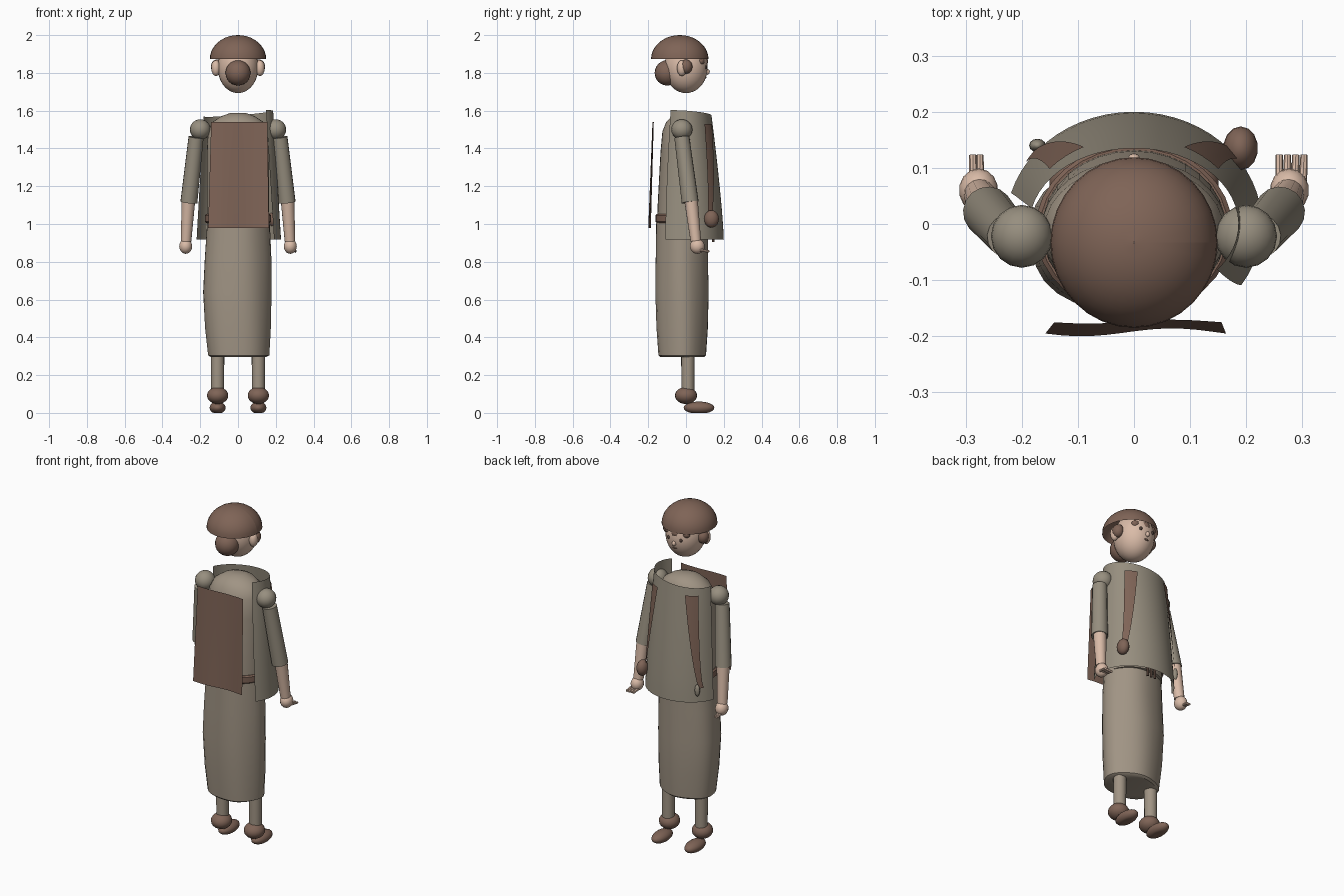
import bpy, bmesh, math
from mathutils import Vector, Matrix

if "Cube" in bpy.data.objects:
    bpy.data.objects.remove(bpy.data.objects["Cube"])


def material(name, rgb):
    m = bpy.data.materials.new(name)
    m.diffuse_color = (*rgb, 1)
    m.use_nodes = True
    m.node_tree.nodes["Principled BSDF"].inputs["Base Color"].default_value = m.diffuse_color
    return m


ROBE = material("taupe cloth", (0.352, 0.296, 0.231))
CLOAK = material("grey cloth", (0.310, 0.274, 0.213))
BROWN = material("brown leather", (0.212, 0.127, 0.094))
SKIN = material("skin", (0.70, 0.50, 0.39))
DARK = material("dark eye", (0.08, 0.05, 0.04))


def finish(bm, name, mat, angle=40):
    me = bpy.data.meshes.new(name)
    bm.to_mesh(me)
    bm.free()
    me.materials.append(mat)
    ob = bpy.data.objects.new(name, me)
    bpy.context.collection.objects.link(ob)
    bpy.context.view_layer.objects.active = ob
    ob.select_set(True)
    bpy.ops.object.shade_smooth_by_angle(angle=math.radians(angle))
    ob.select_set(False)
    return ob


def ball(name, mat, loc, r, seg=18, rings=12, floor=None):
    bm = bmesh.new()
    bmesh.ops.create_uvsphere(bm, u_segments=seg, v_segments=rings, radius=1)
    for v in bm.verts:
        v.co = Vector((v.co.x * r[0] + loc[0], v.co.y * r[1] + loc[1], v.co.z * r[2] + loc[2]))
        if floor is not None:
            v.co.z = max(v.co.z, floor)
    return finish(bm, name, mat)


def tube(name, mat, a, b, ra, rb, seg=16):
    a, b = Vector(a), Vector(b)
    bm = bmesh.new()
    rot = (b - a).to_track_quat('Z', 'Y').to_matrix().to_4x4()
    bmesh.ops.create_cone(bm, cap_ends=True, segments=seg, radius1=ra, radius2=rb,
                          depth=(b - a).length, matrix=Matrix.Translation((a + b) / 2) @ rot)
    return finish(bm, name, mat)


def sheet(name, mat, f, nu, nv):
    """Open surface from f(u, v), with u and v in 0..1."""
    bm = bmesh.new()
    g = [[bm.verts.new(f(i / nu, j / nv)) for i in range(nu + 1)] for j in range(nv + 1)]
    for j in range(nv):
        for i in range(nu):
            bm.faces.new((g[j][i], g[j][i + 1], g[j + 1][i + 1], g[j + 1][i]))
    return finish(bm, name, mat, 50)


def loft(name, mat, rows, seg=32, fold=0.0):
    """Closed body from elliptical rings: (z, x, y, rx, ry)."""
    bm = bmesh.new()
    rings = []
    for z, cx, cy, rx, ry in rows:
        ring = []
        for i in range(seg):
            a = math.tau * i / seg
            k = 1 + fold * math.sin(5 * a + 2 * z)
            ring.append(bm.verts.new((cx + rx * k * math.cos(a), cy + ry * k * math.sin(a), z)))
        rings.append(ring)
    for lo, hi in zip(rings, rings[1:]):
        for i in range(seg):
            j = (i + 1) % seg
            bm.faces.new((lo[i], lo[j], hi[j], hi[i]))
    bm.faces.new(rings[0][::-1])
    bm.faces.new(rings[-1])
    return finish(bm, name, mat)


# Head, open hair dome, bun
ball("head", SKIN, (0, 0, 1.83), (0.108, 0.115, 0.137), 28, 18)


def dome(u, v):
    a, t = math.tau * u, v * math.pi / 2 * 0.995
    r = 0.149 * math.cos(t)
    return (r * math.cos(a), -0.033 + 1.02 * r * math.sin(a), 1.873 + 0.127 * math.sin(t))


sheet("hair_dome", BROWN, dome, 32, 10)
ball("hair_bun", BROWN, (0, -0.1, 1.80), (0.067, 0.066, 0.067))
for i, x in enumerate((-0.055, 0.0, 0.055)):
    ball(f"fringe_curl_{i}", BROWN, (x, 0.097 - 6 * x * x, 1.862), (0.026, 0.02, 0.022), 12, 8)

# Face details, ears and side curls
ball("nose", SKIN, (0, 0.113, 1.805), (0.012, 0.013, 0.015), 10, 8)
ball("mouth", BROWN, (0, 0.103, 1.775), (0.016, 0.006, 0.005), 10, 6)
for s, side in ((-1, "left"), (1, "right")):
    ball(f"eye_{side}", DARK, (0.04 * s, 0.105, 1.83), (0.010, 0.007, 0.010), 10, 8)
    ball(f"ear_{side}", SKIN, (0.117 * s, -0.022, 1.825), (0.024, 0.026, 0.042), 12, 8)
    ball(f"side_curl_{side}", BROWN, (0.112 * s, 0.0, 1.833), (0.032, 0.034, 0.038), 14, 10)

# Torso and long skirt
loft("torso", ROBE, [(0.95, 0, -0.01, 0.165, 0.145), (1.1, 0, -0.01, 0.165, 0.14),
                     (1.38, 0, -0.01, 0.165, 0.125), (1.49, 0, -0.01, 0.16, 0.115),
                     (1.54, 0, -0.005, 0.135, 0.10), (1.57, 0, 0, 0.09, 0.075),
                     (1.588, 0, 0, 0.04, 0.035)])
loft("skirt", ROBE, [(0.295, 0, -0.022, 0.145, 0.115), (0.305, 0.002, -0.022, 0.162, 0.126),
                     (0.45, -0.003, -0.022, 0.174, 0.136), (0.64, -0.007, -0.022, 0.181, 0.141),
                     (0.82, -0.003, -0.022, 0.176, 0.138), (1.02, 0, -0.018, 0.165, 0.138)], fold=0.02)
loft("belt", BROWN, [(1.005, 0, -0.01, 0.168, 0.146), (1.012, 0, -0.01, 0.176, 0.152),
                     (1.045, 0, -0.01, 0.176, 0.152), (1.052, 0, -0.01, 0.168, 0.146)])


# Cloak sheet wrapping the chest and one side
def cloak(u, v):
    a = math.radians(-33 + u * 197)
    if v > 0:
        a = math.radians(-33 + u * 197 - v * 4 * (1 - u) + v * 4 * u)
    rx = 0.228 + (0.186 - 0.228) * v
    ry = 0.20 + (0.135 - 0.20) * v ** 1.3
    x, y = rx * math.cos(a), ry * math.sin(a)
    return (x, y, 0.917 + v * (0.668 + 0.08 * x - 0.07 * y))


sheet("cloak", CLOAK, cloak, 32, 12)


# Flat hanging back panel
def back_panel(u, v):
    x = -0.158 + 0.322 * u + v * (0.016 - 0.024 * u)
    y = -0.193 + 0.019 * v + 0.007 * math.sin(math.tau * (0.95 - u)) * (1 - 0.5 * v)
    return (x, y, 0.98 + 0.56 * v)


sheet("back_panel", BROWN, back_panel, 12, 8)

# Curved tapering straps on the chest
for s, side in ((-1, "left"), (1, "right")):
    def strap(u, v, s=s):
        x = 0.185 - 0.065 * v ** 0.8 + (u - 0.5) * (0.016 + 0.045 * v)
        h = v * 0.53 + 0.083
        t = min(h / 0.66, 1)
        k = min(x / (0.228 - 0.042 * t), 0.97)
        y = (0.20 - 0.065 * t ** 1.3) * math.sqrt(1 - k * k) + 0.013
        return (s * x, y, 1.0 + 0.53 * v)
    sheet(f"strap_{side}", BROWN, strap, 4, 14)
ball("pouch", BROWN, (0.19, 0.135, 1.027), (0.031, 0.039, 0.046), 14, 10)
ball("strap_tip", CLOAK, (-0.172, 0.14, 0.99), (0.015, 0.012, 0.035), 12, 8)

# Belt ends below the cloak hem
for i, x in enumerate((-0.025, 0.0, 0.025)):
    tube(f"belt_end_{i}", BROWN, (x, 0.14, 1.02), (x, 0.145, 0.905), 0.007, 0.007, 8)

# Arms, hands, legs and shoes
for s, side in ((-1, "left"), (1, "right")):
    ball(f"shoulder_{side}", CLOAK, (0.2 * s, -0.022, 1.5), (0.055, 0.056, 0.054), 16, 12)
    tube(f"sleeve_{side}", CLOAK, (0.222 * s, -0.022, 1.46), (0.260 * s, 0.022, 1.115), 0.040, 0.045)
    tube(f"forearm_{side}", SKIN, (0.262 * s, 0.026, 1.13), (0.275 * s, 0.052, 0.91), 0.036, 0.028)
    ball(f"hand_{side}", SKIN, (0.277 * s, 0.06, 0.882), (0.035, 0.039, 0.04), 14, 10)
    offsets = (-0.021, -0.007, 0.007, 0.021) if s > 0 else (-0.006, 0.006)
    for i, d in enumerate(offsets):
        tube(f"finger_{side}_{i}", SKIN, (0.28 * s + d, 0.075, 0.862),
             (0.281 * s + d * 1.05, 0.123, 0.854), 0.0075, 0.0065, 8)
    tube(f"leg_{side}", ROBE, (0.108 * s, 0.01, 0.09), (0.108 * s, 0.01, 0.5), 0.034, 0.037)
    ball(f"ankle_{side}", BROWN, (0.108 * s, 0, 0.092), (0.057, 0.059, 0.045), 18, 12)
    ball(f"shoe_{side}", BROWN, (0.108 * s, 0.069, 0.027), (0.043, 0.081, 0.033), 18, 12, floor=0.0)
